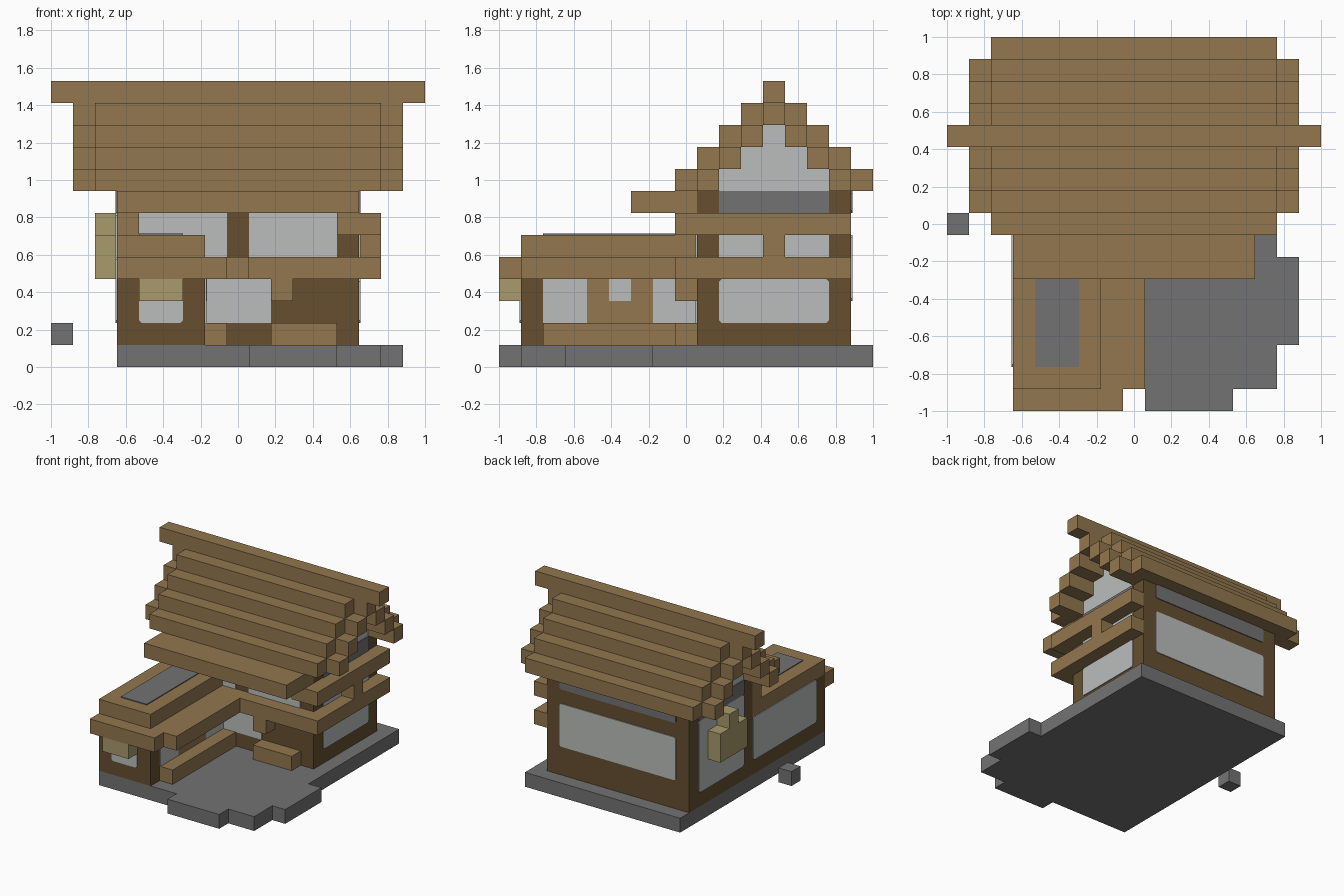
import bpy, bmesh

# Everything sits on a grid of cubic cells, 17 cells to the longest side
CELL = 2 / 17
HALF = 1.0
THIN = 0.06          # pane thickness in cells

default_cube = bpy.data.objects.get("Cube")
if default_cube:
    bpy.data.objects.remove(default_cube, do_unlink=True)


def material(name, red, green, blue):
    mat = bpy.data.materials.new(name)
    mat.use_nodes = True
    color = (red, green, blue, 1)
    mat.diffuse_color = color
    mat.node_tree.nodes["Principled BSDF"].inputs["Base Color"].default_value = color
    return mat


timber = material("timber brown", .287, .184, .078)
dark_wood = material("dark wood", .133, .078, .03)
stone = material("stone grey", .171, .171, .171)
glass = material("pale glass", .497, .515, .503)
khaki = material("khaki", .392, .328, .15)


def box(name, mat, x, y, z, round_axis=None):
    """Box from cell ranges; round_axis trims the corners around that axis."""
    bm = bmesh.new()
    bmesh.ops.create_cube(bm, size=1)
    for v in bm.verts:
        spans = [r[0] if c < 0 else r[1] for c, r in zip(v.co, (x, y, z))]
        v.co = (spans[0] * CELL - HALF, spans[1] * CELL - HALF, spans[2] * CELL)
    if round_axis is not None:
        edges = [e for e in bm.edges
                 if abs((e.verts[0].co - e.verts[1].co).normalized()[round_axis]) > .9]
        bmesh.ops.bevel(bm, geom=edges, offset=CELL * .12, segments=1, affect='EDGES')
    bmesh.ops.recalc_face_normals(bm, faces=bm.faces)
    mesh = bpy.data.meshes.new(name)
    bm.to_mesh(mesh)
    bm.free()
    mesh.materials.append(mat)
    obj = bpy.data.objects.new(name, mesh)
    bpy.context.collection.objects.link(obj)
    return obj


def pane(name, mat, side, plane, along, z, trim=True):
    """Thin plate on the outside of a wall facing the given side."""
    axis = 0 if side in ("left", "right") else 1
    out = THIN if side in ("right", "back") else -THIN
    depth = tuple(sorted((plane, plane + out)))
    x, y = (depth, along) if axis == 0 else (along, depth)
    return box(name, mat, x, y, z, axis if trim else None)


# Stone terrace
box("terrace", stone, (3, 15), (1, 17), (0, 1))
box("terrace_side_step", stone, (15, 16), (3, 7), (0, 1))
box("terrace_front_step", stone, (9, 13), (0, 1), (0, 1))
box("loose_stone", stone, (0, 1), (8, 9), (1, 2))

# Walls
box("house_walls", dark_wood, (3, 14), (9, 16), (1, 8))
box("wing_walls", dark_wood, (3, 7), (1, 9), (1, 5))

# Wing roof, skylight and eaves
box("wing_roof", timber, (3, 7), (1, 9), (5, 6))
box("skylight", stone, (4, 6), (2, 8), (6, 6 + THIN))
box("wing_front_eave", timber, (3, 8), (0, 1), (4, 5))
box("wing_side_eave", timber, (7, 9), (1, 9), (4, 5))
box("front_awning", khaki, (4, 6), (0, 1), (3, 4))

# Beams around the house
box("lower_front_beam", timber, (9, 15), (8, 9), (4, 5))
box("lower_side_beam", timber, (14, 15), (9, 16), (4, 5))
box("upper_side_beam", timber, (14, 15), (8, 16), (6, 7))
box("upper_side_post", timber, (14, 15), (12, 13), (5, 6))
box("upper_beam_return", timber, (13, 14), (8, 9), (6, 7))
box("upper_beam_stub", timber, (3, 4), (8, 9), (6, 7))
box("eave_bracket", timber, (10, 11), (8, 9), (3, 4))

# Benches beside the terrace
box("wing_bench", timber, (7, 8), (2, 9), (1, 2))
box("house_bench", timber, (10, 13), (8, 9), (1, 2))

# Front panes
pane("wing_front_window", glass, "front", 1, (4, 6), (2, 4))
pane("entrance_glass", glass, "front", 9, (7, 10), (2, 4), False)
for label, span in (("a", (4, 8)), ("b", (9, 13))):
    pane("upper_front_window_" + label, glass, "front", 9, span, (5, 7), False)

# Wing panes and door on the terrace side
for label, span in (("a", (2, 4)), ("b", (7, 9))):
    pane("wing_side_window_" + label, glass, "right", 7, span, (2, 4), False)
pane("wing_door", timber, "right", 7, (4, 7), (1, 4), False)
pane("door_window", glass, "right", 7 + THIN / 2, (5, 6), (3, 4), False)

# House side panes
pane("side_window", glass, "right", 14, (10, 15), (2, 4))
for label, span in (("a", (10, 12)), ("b", (13, 15))):
    pane("upper_side_window_" + label, glass, "right", 14, span, (5, 6), False)
pane("far_side_window", glass, "left", 3, (10, 15), (2, 7))
pane("wing_far_window", glass, "left", 3, (2, 9), (2, 5))
pane("back_window", glass, "back", 16, (4, 13), (3, 6))

# Grey strip below the roof
pane("strip_right", stone, "right", 14, (10, 15), (7, 8), False)
pane("strip_left", stone, "left", 3, (10, 15), (7, 8), False)
pane("strip_back", stone, "back", 16, (4, 13), (7, 8))

# Khaki stepped box on the far wall
box("wall_box", khaki, (2, 3), (11, 14), (4, 6))
box("wall_box_top", khaki, (2, 3), (12, 13), (6, 7))

# Stepped roof: long boards outside, longer purlins tucked under them
box("front_canopy", timber, (3, 14), (6, 9), (7, 8))
for step in range(4):
    z = (8 + step, 9 + step)
    front, back = 8 + step, 17 - step
    box(f"roof_board_front_{step}", timber, (2, 15), (front, front + 1), z)
    box(f"roof_board_back_{step}", timber, (2, 15), (back - 1, back), z)
    box(f"purlin_front_{step}", timber, (1, 16), (front + 1, front + 2), z)
    if step < 3:
        box(f"purlin_back_{step}", timber, (1, 16), (back - 2, back - 1), z)
        box(f"gable_{step}", glass, (3, 14), (front + 2, back - 2), z)
box("ridge_beam", timber, (0, 17), (12, 13), (12, 13))
